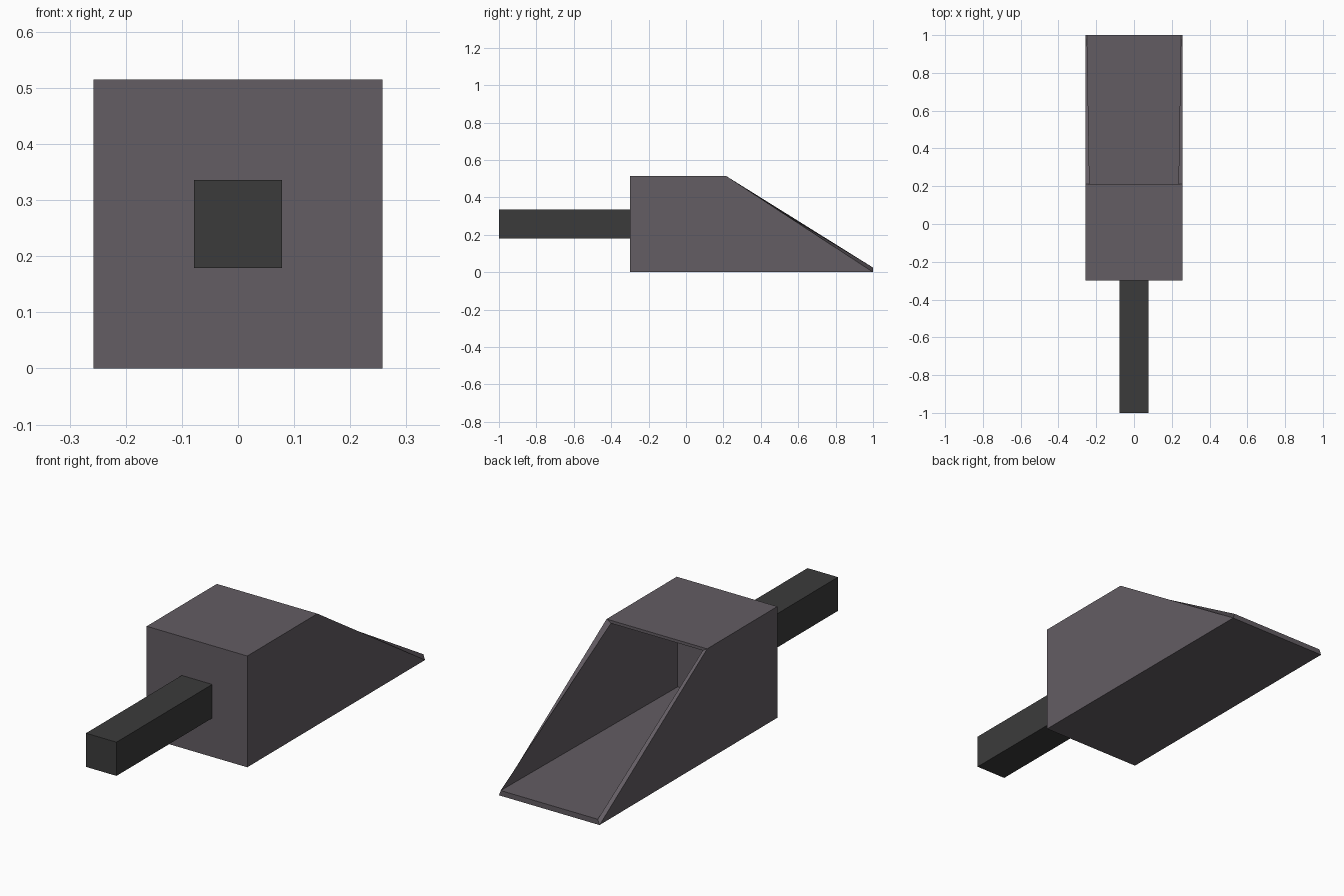
import bpy
import bmesh

cube = bpy.data.objects.get("Cube")
if cube:
    bpy.data.objects.remove(cube, do_unlink=True)


def make_material(name, color):
    mat = bpy.data.materials.new(name)
    mat.use_nodes = True
    mat.diffuse_color = color
    bsdf = next(n for n in mat.node_tree.nodes if n.type == "BSDF_PRINCIPLED")
    bsdf.inputs["Base Color"].default_value = color
    return mat


def extrude_profile(name, profile, half_width, mat, open_edge=None):
    """Sweep a (y, z) profile across x, optionally leaving one edge open."""
    bm = bmesh.new()
    left = [bm.verts.new((half_width, y, z)) for y, z in profile]
    right = [bm.verts.new((-half_width, y, z)) for y, z in profile]
    bm.faces.new(left)
    bm.faces.new(right[::-1])
    count = len(profile)
    for i in range(count):
        j = (i + 1) % count
        if i != open_edge:
            bm.faces.new((left[j], left[i], right[i], right[j]))
    mesh = bpy.data.meshes.new(name)
    bm.to_mesh(mesh)
    bm.free()
    mesh.materials.append(mat)
    obj = bpy.data.objects.new(name, mesh)
    bpy.context.collection.objects.link(obj)
    return obj


scoop_grey = make_material("warm grey", (0.125, 0.109, 0.125, 1))
handle_grey = make_material("dark grey", (0.044, 0.044, 0.044, 1))

# Scoop: a thin box shell, open along its sloping back
front, back, height = -0.30, 1.0, 0.515
scoop = extrude_profile(
    "scoop",
    [(front, 0), (back, 0), (0.213, height), (front, height)],
    height / 2, scoop_grey, open_edge=1)
shell = scoop.modifiers.new("wall thickness", "SOLIDIFY")
shell.thickness = 0.026
shell.offset = -1

# Handle: a square bar centred on the front wall
grip = 0.078
low, high = height / 2 - grip, height / 2 + grip
extrude_profile(
    "handle",
    [(-1, low), (front, low), (front, high), (-1, high)],
    grip, handle_grey)
